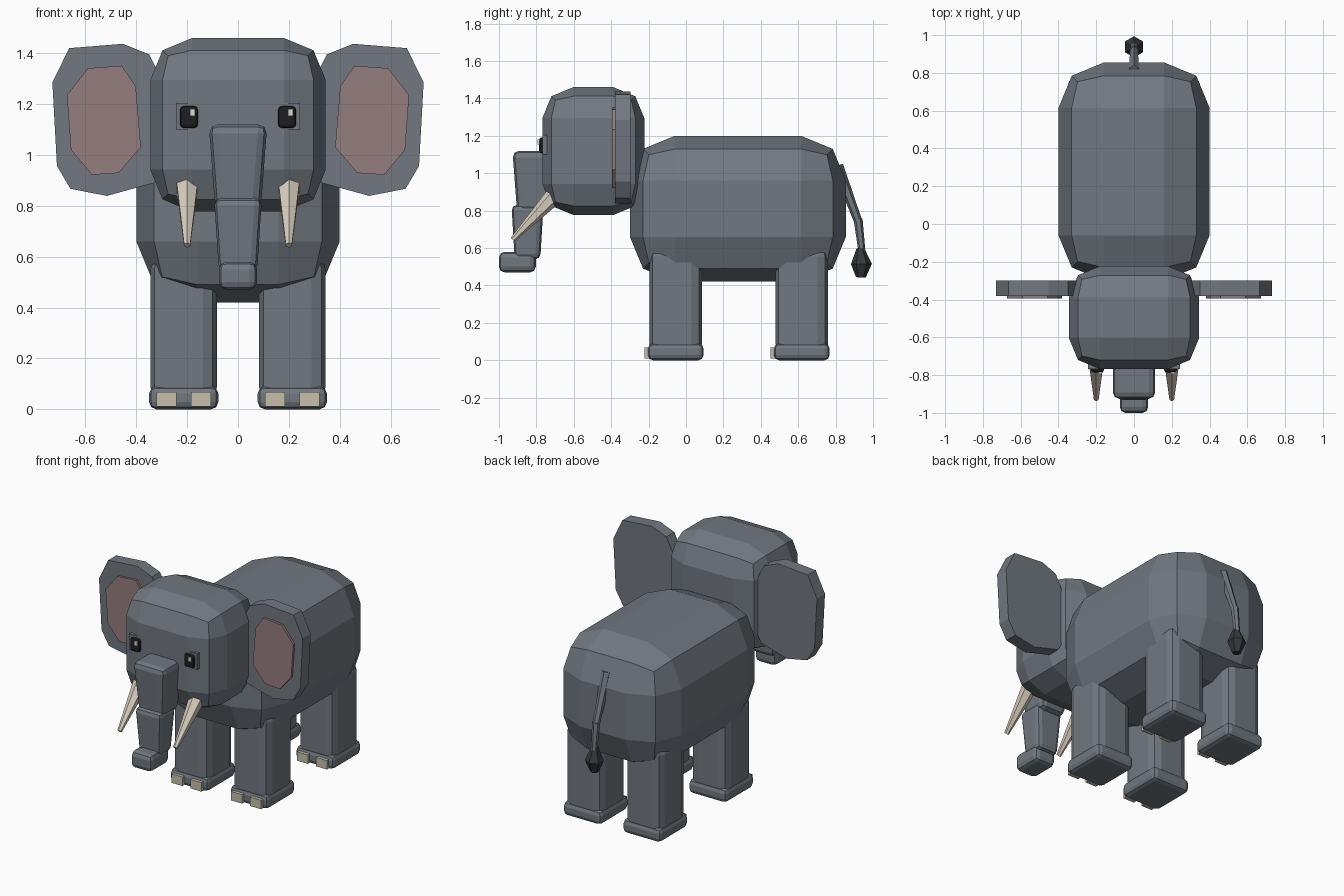
import bpy, bmesh
from mathutils import Vector

cube = bpy.data.objects.get("Cube")
if cube:
    bpy.data.objects.remove(cube, do_unlink=True)


def material(name, r, g, b):
    m = bpy.data.materials.new(name)
    m.use_nodes = True
    m.diffuse_color = (r, g, b, 1)
    bsdf = next(n for n in m.node_tree.nodes if n.type == 'BSDF_PRINCIPLED')
    bsdf.inputs["Base Color"].default_value = (r, g, b, 1)
    return m


GREY = material("grey_skin", .165, .188, .215)
PINK = material("inner_ear_pink", .30, .205, .21)
IVORY = material("tusk_ivory", .68, .62, .51)
NAIL = material("toenail_cream", .56, .52, .41)
DARK = material("tail_tuft_dark", .035, .038, .042)
BLACK = material("eye_black", .013, .013, .015)
GLINT = material("eye_glint", .75, .73, .65)


def finish(bm, name, mat):
    bmesh.ops.recalc_face_normals(bm, faces=bm.faces)
    mesh = bpy.data.meshes.new(name)
    bm.to_mesh(mesh)
    bm.free()
    mesh.materials.append(mat)
    obj = bpy.data.objects.new(name, mesh)
    bpy.context.collection.objects.link(obj)
    return obj


def box(name, lo, hi, mat=GREY, bevel=0, taper=1):
    """Box between two corners, narrowed at the bottom, with rounded edges."""
    lo, hi = Vector(lo), Vector(hi)
    mid, size = (lo + hi) / 2, hi - lo
    bm = bmesh.new()
    bmesh.ops.create_cube(bm, size=1)
    for v in bm.verts:
        k = taper if v.co.z < 0 else 1
        v.co = mid + Vector((v.co.x * size.x * k, v.co.y * size.y * k, v.co.z * size.z))
    if bevel:
        bmesh.ops.bevel(bm, geom=bm.edges[:], offset=bevel, segments=2,
                        profile=.5, affect='EDGES')
    return finish(bm, name, mat)


def tube(name, points, radii, mat=GREY, sides=6):
    """Faceted tube through points with a radius at each."""
    pts = [Vector(p) for p in points]
    bm = bmesh.new()
    rings = []
    for i, (p, r) in enumerate(zip(pts, radii)):
        axis = pts[min(i + 1, len(pts) - 1)] - pts[max(i - 1, 0)]
        turn = Vector((0, 0, 1)).rotation_difference(axis.normalized())
        ring = bmesh.ops.create_circle(bm, segments=sides, radius=r)["verts"]
        for v in ring:
            v.co = p + turn @ v.co
        rings.append(ring)
    for a, b in zip(rings, rings[1:]):
        for j in range(sides):
            k = (j + 1) % sides
            bm.faces.new((a[j], a[k], b[k], b[j]))
    bm.faces.new(rings[0])
    bm.faces.new(rings[-1])
    return finish(bm, name, mat)


def slab(name, outline, side, front, back, mat):
    """Flat plate from an (x, z) outline, given thickness along y."""
    bm = bmesh.new()
    face = bm.faces.new([bm.verts.new((x * side, front, z)) for x, z in outline])
    new = bmesh.ops.extrude_face_region(bm, geom=[face])["geom"]
    for v in new:
        if isinstance(v, bmesh.types.BMVert):
            v.co.y = back
    # close the front, which the extrusion leaves open when it moves the face
    bmesh.ops.holes_fill(bm, edges=bm.edges[:])
    return finish(bm, name, mat)


# Body and head
box("body", (-.4, -.3, .42), (.4, .855, 1.2), bevel=.24)
box("head", (-.345, -.768, .777), (.345, -.223, 1.46), bevel=.165)

# Trunk
box("trunk_upper", (-.115, -.928, .79), (.115, -.70, 1.12), bevel=.035, taper=.78)
box("trunk_lower", (-.094, -.933, .54), (.094, -.762, .83), bevel=.028, taper=.8)
box("trunk_tip", (-.075, -1, .47), (.075, -.803, .58), bevel=.03)

EAR = [(.73, 1.285), (.664, 1.42), (.453, 1.437), (.35, 1.396), (.29, 1.28),
       (.27, 1.0), (.33, .89), (.516, .839), (.659, .867), (.712, .957)]
INNER = [(.673, 1.235), (.59, 1.341), (.457, 1.351), (.402, 1.27),
         (.382, 1.031), (.469, .929), (.575, .922), (.657, 1.02)]

for label, s in (("left", 1), ("right", -1)):
    # Ears
    slab(label + "_ear", EAR, s, -.38, -.298, GREY)
    slab(label + "_inner_ear", INNER, s, -.395, -.37, PINK)

    # Eyes
    x = s * .193
    box(label + "_eye_socket", (x - .05, -.767, 1.1), (x + .05, -.70, 1.204))
    box(label + "_eye", (x - .035, -.785, 1.106), (x + .035, -.74, 1.192), BLACK, .014)
    box(label + "_eye_glint", (x + .004, -.793, 1.153), (x + .024, -.78, 1.18), GLINT)

    # Tusks
    x = s * .2
    tube(label + "_tusk", [(x, -.69, .895), (x, -.927, .645)], [.05, .014], IVORY)

    # Legs, feet and toenails
    for place, y in (("front", -.055), ("back", .619)):
        name = place + "_" + label
        x = s * .2135
        box(name + "_leg", (x - .13, y - .14, .03), (x + .13, y + .14, .61), bevel=.055)
        box(name + "_foot", (x - .136, y - .149, 0), (x + .136, y + .149, .09), bevel=.028)
        for i, dx in enumerate((-.068, .068)):
            box(f"{name}_toenail_{i + 1}", (x + dx - .039, y - .167, .01),
                (x + dx + .039, y - .12, .068), NAIL)

# Tail
tube("tail_upper", [(0, .81, 1.04), (0, .925, .73)], [.031, .022])
tube("tail_lower", [(0, .92, .755), (0, .943, .56)], [.024, .018])
tube("tail_tuft", [(0, .932, .6), (0, .938, .515), (0, .935, .443)],
     [.02, .056, .026], DARK)
